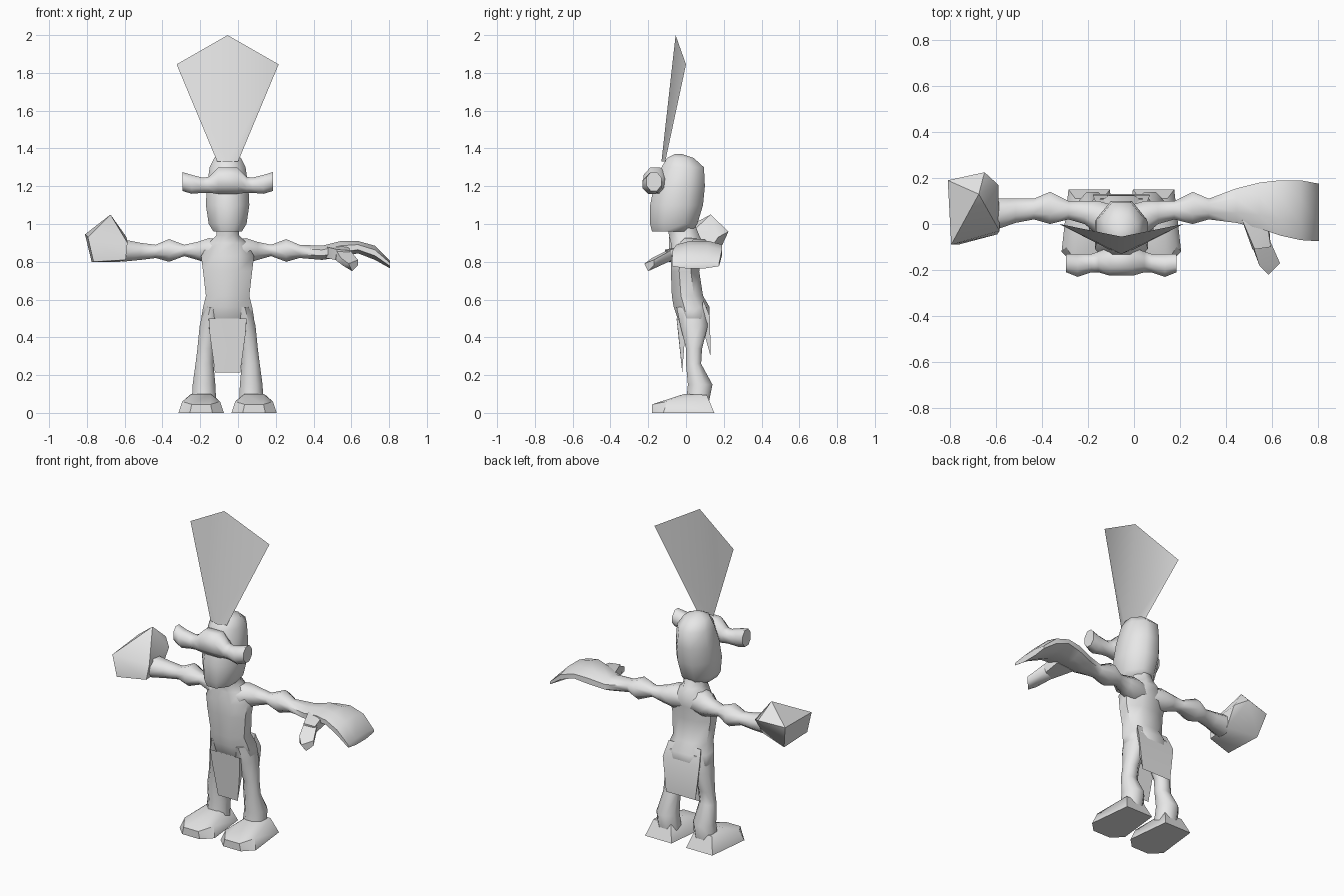
import bpy
import bmesh
import math

cube = bpy.data.objects.get("Cube")
if cube:
    bpy.data.objects.remove(cube, do_unlink=True)

MIDDLE = -.055   # x of the body's plane of symmetry

grey = bpy.data.materials.new("plain grey")
grey.use_nodes = True
grey.diffuse_color = (.8, .8, .8, 1)
for node in grey.node_tree.nodes:
    if node.type == "BSDF_PRINCIPLED":
        node.inputs["Base Color"].default_value = grey.diffuse_color


def finish(name, bm, side=1, smooth_angle=55):
    """Mirror the mesh if asked, move it to the body middle and shade it."""
    for vert in bm.verts:
        vert.co.x = vert.co.x * side + MIDDLE
    bmesh.ops.recalc_face_normals(bm, faces=bm.faces)
    mesh = bpy.data.meshes.new(name)
    bm.to_mesh(mesh)
    bm.free()
    mesh.materials.append(grey)
    obj = bpy.data.objects.new(name, mesh)
    bpy.context.collection.objects.link(obj)
    bpy.ops.object.select_all(action="DESELECT")
    obj.select_set(True)
    bpy.context.view_layer.objects.active = obj
    bpy.ops.object.shade_smooth_by_angle(angle=math.radians(smooth_angle))
    return obj


def loft(name, axis, rings, side=1, sides=8):
    """Skin rings given as (position, low a, high a, low b, high b)."""
    bm = bmesh.new()
    loops = []
    grow = 1 / math.cos(math.pi / sides)
    for position, low_a, high_a, low_b, high_b in rings:
        loop = []
        for i in range(sides):
            angle = math.tau * (i + .5) / sides
            a = (low_a + high_a + (high_a - low_a) * grow * math.cos(angle)) / 2
            b = (low_b + high_b + (high_b - low_b) * grow * math.sin(angle)) / 2
            place = (position, a, b) if axis == "x" else (a, b, position)
            loop.append(bm.verts.new(place))
        loops.append(loop)
    for lower, upper in zip(loops, loops[1:]):
        for i in range(sides):
            j = (i + 1) % sides
            bm.faces.new((lower[i], lower[j], upper[j], upper[i]))
    bm.faces.new(loops[0])
    bm.faces.new(loops[-1])
    return finish(name, bm, side)


def hull(name, points, side=1, smooth_angle=55):
    """Wrap a convex skin around a few corner points."""
    bm = bmesh.new()
    for point in points:
        bm.verts.new(point)
    result = bmesh.ops.convex_hull(bm, input=bm.verts)
    loose = set(result["geom_interior"] + result["geom_unused"])
    spare = [v for v in loose if isinstance(v, bmesh.types.BMVert)]
    bmesh.ops.delete(bm, geom=spare, context="VERTS")
    return finish(name, bm, side, smooth_angle)


def both(points):
    """Repeat points on both sides of the middle plane."""
    return [(x * s, y, z) for x, y, z in points for s in (-1, 1)]


def column(rows):
    """Turn (height, half width, front, back) rows into symmetric rings."""
    return [(z, -half, half, front, back) for z, half, front, back in rows]


# Torso with pelvis and neck
loft("torso", "z", column([
    (.43, .07, .0, .09), (.5, .14, -.045, .125), (.56, .13, -.065, .125),
    (.62, .115, -.075, .09), (.75, .13, -.08, .07), (.83, .14, -.08, .08),
    (.9, .1, -.08, .09), (.94, .06, -.09, .07), (.99, .06, -.1, .05)]))

# Head
loft("head", "z", column([
    (.96, .075, -.18, .03), (1, .1, -.19, .06), (1.1, .115, -.19, .09),
    (1.2, .11, -.17, .1), (1.3, .095, -.13, .095), (1.35, .07, -.1, .04),
    (1.37, .02, -.06, -.02)]))

# Wide brow bar across the face
half_brow = [(.05, -.225, -.1, 1.16, 1.3), (.1, -.21, -.12, 1.165, 1.25),
             (.13, -.21, -.13, 1.165, 1.245), (.19, -.23, -.13, 1.16, 1.26),
             (.24, -.21, -.13, 1.175, 1.275)]
loft("brow_bar", "x", [(-r[0], *r[1:]) for r in reversed(half_brow)] + half_brow)

# Tall folded crest, a thin sheet bent along its middle
bm = bmesh.new()
root, tip = bm.verts.new((0, -.13, 1.33)), bm.verts.new((0, -.055, 2))
for s in (-1, 1):
    foot = bm.verts.new((s * .055, -.11, 1.33))
    corner = bm.verts.new((s * .27, 0, 1.845))
    bm.faces.new((root, foot, corner, tip))
finish("crest", bm)

# Loincloth flaps
hull("front_flap", both([(.1, -.05, .5), (.1, 0, .47), (.095, -.04, .42),
                         (.067, -.02, .215)]), smooth_angle=40)
hull("back_flap", both([(.11, .09, .6), (.125, .127, .51), (.1, .08, .48),
                        (.1, .13, .3)]), smooth_angle=40)

# Legs, feet and upper arms on both sides
upper_arm = [(.03, -.06, .08, .79, .92), (.1, -.05, .1, .79, .925),
             (.16, 0, .1, .81, .905), (.23, .02, .1, .83, .89),
             (.31, 0, .14, .8, .92), (.38, .02, .11, .82, .89)]
for label, s in (("left", 1), ("right", -1)):
    loft(label + "_leg", "z", [
        (.05, .06, .19, 0, .12), (.15, .065, .185, .01, .14),
        (.26, .075, .17, 0, .08), (.34, .07, .16, 0, .085),
        (.46, .04, .148, -.03, .115), (.56, .01, .125, -.05, .11)], s)
    hull(label + "_foot", [
        (.08, -.18, 0), (.2, -.18, 0), (.02, -.12, 0), (.26, -.12, 0),
        (.05, .15, 0), (.23, .15, 0), (.09, -.18, .045), (.19, -.18, .045),
        (.04, -.1, .06), (.24, -.1, .06), (.09, -.01, .1), (.19, -.01, .1),
        (.08, .11, .095), (.2, .11, .095)], s, 40)
    # The forearms differ: one ends in an open hand, the other in a fist
    if s > 0:
        forearm = [(.5, .005, .155, .81, .885), (.6, -.02, .18, .825, .91),
                   (.69, -.05, .19, .845, .91), (.78, -.07, .19, .81, .885),
                   (.86, -.075, .175, .765, .805)]
    else:
        forearm = [(.46, .005, .11, .81, .9), (.56, -.03, .11, .8, .92)]
    loft(label + "_arm", "x", upper_arm + forearm, s)

# Thumb of the open hand
hull("left_thumb", [
    (.52, .03, .88), (.63, .03, .89), (.52, .03, .82), (.64, .03, .83),
    (.58, -.11, .865), (.65, -.1, .86), (.57, -.11, .81), (.64, -.08, .81)])
hull("left_thumb_tip", [
    (.575, -.1, .86), (.65, -.08, .86), (.57, -.1, .81), (.64, -.07, .81),
    (.6, -.18, .82), (.64, -.22, .79), (.69, -.17, .81),
    (.61, -.19, .78), (.66, -.2, .75), (.69, -.17, .78)])

# Closed fist
hull("right_fist", [
    (.755, .19, .945), (.74, -.09, .93), (.71, -.09, .8), (.72, .15, .8),
    (.62, .13, 1.05), (.595, .225, .96), (.535, .17, .93), (.54, .1, .82),
    (.54, -.045, .81), (.53, -.03, .9), (.57, .0, .8)], -1, 45)
